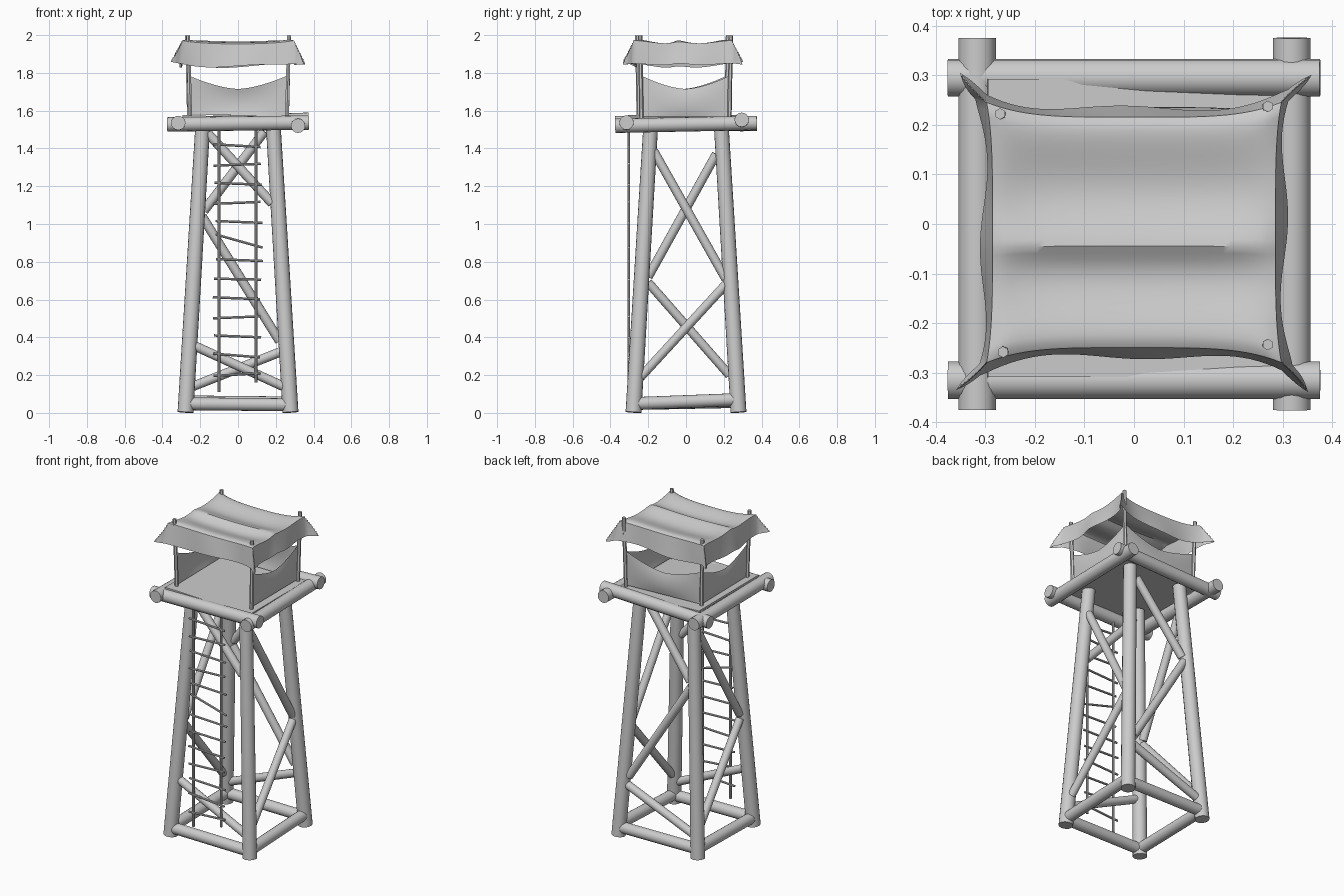
import bpy, bmesh, math, random
from mathutils import Vector, Matrix

if "Cube" in bpy.data.objects:
    bpy.data.objects.remove(bpy.data.objects["Cube"])

random.seed(4)


def finish(name, bm, smooth=True):
    me = bpy.data.meshes.new(name)
    bm.to_mesh(me)
    bm.free()
    ob = bpy.data.objects.new(name, me)
    bpy.context.collection.objects.link(ob)
    if smooth:
        bpy.ops.object.select_all(action='DESELECT')
        ob.select_set(True)
        bpy.context.view_layer.objects.active = ob
        bpy.ops.object.shade_smooth_by_angle(angle=math.radians(40))
    return ob


def pole(name, a, b, r, r2=None, sides=16):
    a, b = Vector(a), Vector(b)
    d = b - a
    mat = Matrix.Translation((a + b) / 2) @ d.to_track_quat('Z', 'Y').to_matrix().to_4x4()
    bm = bmesh.new()
    bmesh.ops.create_cone(bm, cap_ends=True, segments=sides, radius1=r,
                          radius2=r2 or r, depth=d.length, matrix=mat)
    return finish(name, bm, sides > 6)


def sheet(name, nu, nv, fn):
    # grid surface with fn(u, v), both in -1..1
    bm = bmesh.new()
    g = [[bm.verts.new(fn(2 * i / nu - 1, 2 * j / nv - 1)) for j in range(nv + 1)]
         for i in range(nu + 1)]
    for i in range(nu):
        for j in range(nv):
            bm.faces.new((g[i][j], g[i + 1][j], g[i + 1][j + 1], g[i][j + 1]))
    return finish(name, bm)


def leg_at(z):
    # distance of the leaning leg axis from the centre at height z
    return 0.278 - 0.09 * z / 1.5


# four leaning legs
for sx in (-1, 1):
    for sy in (-1, 1):
        b, t = leg_at(0), leg_at(1.555)
        pole("leg", (sx * b, sy * b, 0.003), (sx * t, sy * t, 1.555), 0.042, 0.039)

# ground-level cross logs
for s, z in ((-1, 0.048), (1, 0.058)):
    pole("base_log_x", (-0.26, s * 0.275, z), (0.26, s * 0.275, z - 0.005), 0.034)
    pole("base_log_y", (s * 0.275, -0.26, 0.05), (s * 0.275, 0.26, z + 0.012), 0.034)

# diagonal braces: front/back given as x,z pairs, sides as y,z pairs
for side, pairs in ((-1, [(-0.16, 1.48, 0.18, 1.11), (-0.23, 0.355, 0.24, 0.14)]),
                    (1, [(0.14, 1.49, -0.18, 1.07), (-0.19, 1.04, 0.22, 0.38),
                         (0.23, 0.325, -0.24, 0.14)])):
    for x1, z1, x2, z2 in pairs:
        pole("face_brace", (x1, side * leg_at(z1), z1), (x2, side * leg_at(z2), z2), 0.025)
for side, pairs in ((1, [(-0.17, 1.385, 0.21, 0.71), (0.21, 0.68, -0.24, 0.19)]),
                    (-1, [(0.16, 1.37, -0.20, 0.72), (-0.20, 0.69, 0.23, 0.2)])):
    for y1, z1, y2, z2 in pairs:
        pole("side_brace", (side * leg_at(z1), y1, z1), (side * leg_at(z2), y2, z2), 0.024)

# platform frame logs
pole("platform_log_front", (-0.375, -0.315, 1.527), (0.375, -0.315, 1.537), 0.038)
pole("platform_log_back", (-0.375, 0.295, 1.527), (0.375, 0.295, 1.552), 0.038)
pole("platform_log_left", (-0.316, -0.375, 1.535), (-0.316, 0.375, 1.53), 0.038)
pole("platform_log_right", (0.318, -0.375, 1.52), (0.318, 0.375, 1.535), 0.038)

# deck
bm = bmesh.new()
bmesh.ops.create_cube(bm, size=1, matrix=Matrix.Translation((0, -0.008, 1.562))
                      @ Matrix.Rotation(0.03, 4, 'Y') @ Matrix.Diagonal((0.59, 0.6, 0.012, 1)))
finish("deck", bm, False)

# canopy posts
TOP = {(-1, 1): (-0.27, 0.222), (1, 1): (0.27, 0.237),
       (-1, -1): (-0.264, -0.258), (1, -1): (0.27, -0.243)}
FOOT = {k: (x * 0.96, y * 0.97) for k, (x, y) in TOP.items()}
for k in TOP:
    pole("canopy_post", (*FOOT[k], 1.55), (*TOP[k], 1.998), 0.0115, sides=6)


# sagging cloth walls on three sides, front left open
def wall(name, ka, kb, out):
    a, b = Vector((*FOOT[ka], 0)), Vector((*FOOT[kb], 0))

    def fn(u, v):
        p = a.lerp(b, (u + 1) / 2) + Vector(out) * 0.012 * (1 - u * u) * (1 - v * v)
        bottom = 1.575 - 0.02 * p.x
        top = 1.715 + 0.07 * abs(u) ** 1.6
        p.z = bottom + (top - bottom) * (v + 1) / 2
        return p
    sheet(name, 20, 8, fn)


wall("back_wall", (-1, 1), (1, 1), (0, 1, 0))
wall("left_wall", (-1, -1), (-1, 1), (-1, 0, 0))
wall("right_wall", (1, -1), (1, 1), (1, 0, 0))

# draped canopy: flat top with a ridge, skirts and flared corners
HX, HY, DROP = 0.285, 0.25, 0.135


def canopy(u, v):
    s, t = u * (HX + DROP), v * (HY + DROP)
    ex, ey = max(0, abs(s) - HX), max(0, abs(t) - HY)
    sx, sy = math.copysign(1, u), math.copysign(1, v)
    cu, cv = max(-1, min(1, s / HX)), max(-1, min(1, t / HY))
    both = min(ex, ey)
    drop = max(ex, ey)
    x = cu * (HX + 0.012 * cv ** 4)
    y = cv * (HY - 0.018 + 0.03 * cu ** 4) - 0.017
    x += sx * (0.13 * ex + 0.27 * both)
    y += sy * (0.13 * ey + 0.27 * both)
    # cloth wobble grows toward the hem
    k = drop / DROP
    if ex > 0:
        x += 0.008 * k * math.sin(19 * t + sx)
    if ey > 0:
        y += 0.006 * k * math.sin(17 * s + 2 * sy)
    # top: sags between the ridge pole and the edges
    yr = -0.045
    f = (y - yr) / (0.225 - yr) if y > yr else (yr - y) / (yr + 0.26)
    f = max(0, min(1, f))
    sag = math.sin(math.pi * f ** (0.8 if y > yr else 0.6)) ** 2
    z = 1.977 - 0.028 * sag * (1 - 0.7 * abs(cu) ** 6) + 0.008 * (abs(cu * cv)) ** 4
    z -= 0.01 * (1 - cu * cu)
    # rounded shoulder into the hanging skirt
    z -= 0.012 * max(abs(cu), abs(cv)) ** 14 + drop * (0.9 + 0.06 * math.sin(11 * s + 7 * t))
    return Vector((x, y, z))


sheet("canopy_cloth", 56, 52, canopy)

# ladder rails and uneven rungs
pole("ladder_rail_left", (-0.1, -0.303, 0.11), (-0.1, -0.303, 1.53), 0.0075, sides=8)
pole("ladder_rail_right", (0.096, -0.303, 0.16), (0.096, -0.303, 1.53), 0.0075, sides=8)
tilt = [0.015, -0.02, -0.01, 0.01, -0.01, -0.005, -0.01, -0.07, -0.01, 0.01, -0.01, 0.01, -0.015]
for i, d in enumerate(tilt):
    z = 0.203 + 0.101 * i
    w = random.uniform(-0.012, 0.008)
    pole("ladder_rung", (-0.123 + w, -0.303, z - d / 2), (0.127 + w, -0.303, z + d / 2),
         0.0065, sides=8)
